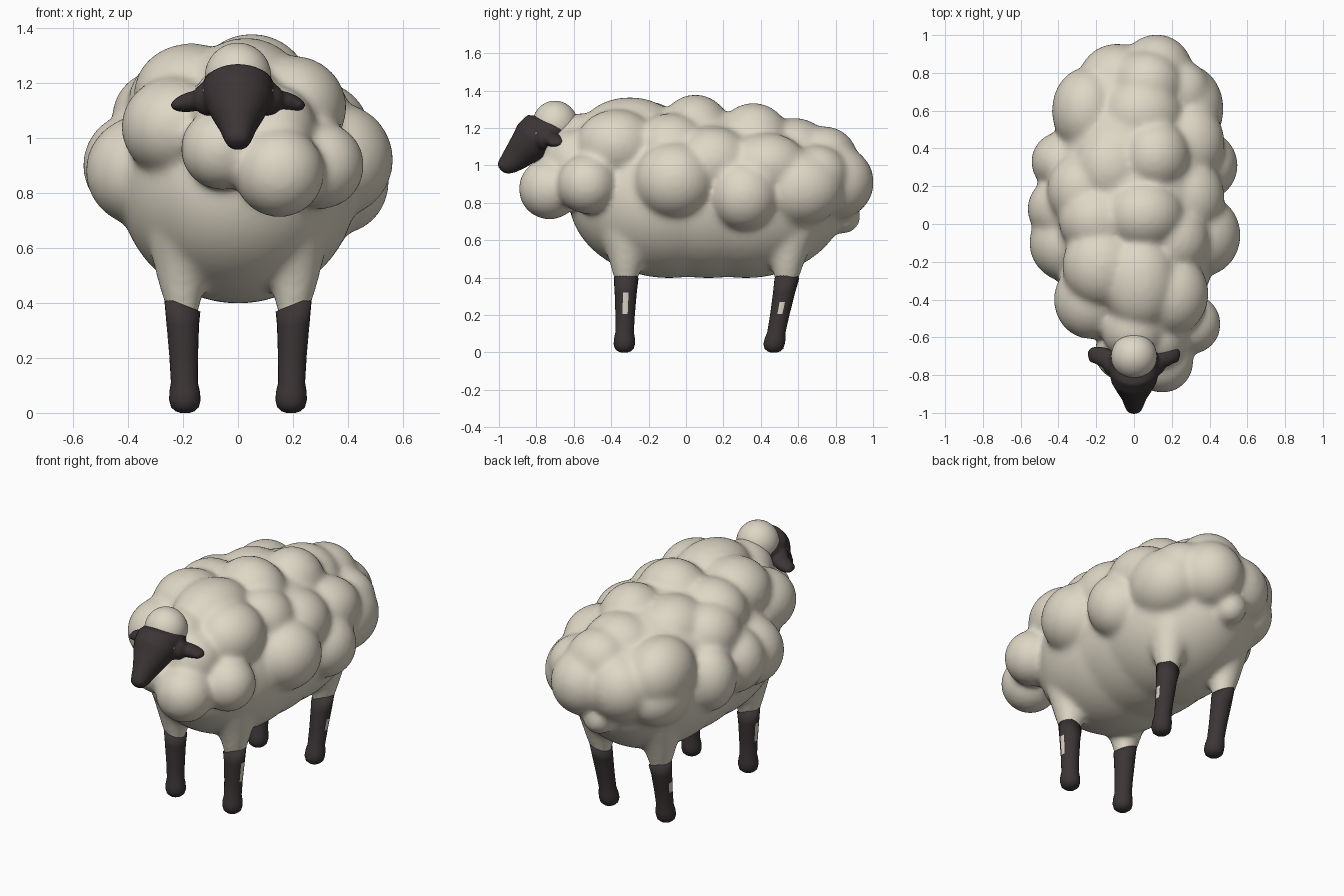
import bpy, bmesh, math
from mathutils import Matrix, Vector


def material(name, rgb):
    m = bpy.data.materials.new(name)
    m.diffuse_color = (*rgb, 1)
    return m


WOOL = material("cream_wool", (0.73, 0.68, 0.565))
DARK = material("dark_skin", (0.045, 0.036, 0.037))


def blob(bm, pos, radii, rot=None):
    """Ellipsoid added to a bmesh."""
    if not isinstance(radii, tuple):
        radii = (radii,) * 3
    mat = Matrix.Translation(pos) @ (rot or Matrix()) @ Matrix.Diagonal((*radii, 1))
    bmesh.ops.create_icosphere(bm, subdivisions=4, radius=1, matrix=mat)


def loft(bm, rings, u, v, n=24):
    """Closed tube through elliptical rings (centre, radius along u, radius along v)."""
    loops = []
    for c, ru, rv in rings:
        loops.append([bm.verts.new(Vector(c) + u * ru * math.cos(2 * math.pi * i / n)
                                   + v * rv * math.sin(2 * math.pi * i / n)) for i in range(n)])
    faces = []
    for a, b in zip(loops, loops[1:]):
        for i in range(n):
            j = (i + 1) % n
            faces.append(bm.faces.new((a[i], a[j], b[j], b[i])))
    faces += [bm.faces.new(loops[0]), bm.faces.new(loops[-1])]
    bmesh.ops.recalc_face_normals(bm, faces=faces)


def finish(bm, name, mats, voxel=None, smooth=0):
    me = bpy.data.meshes.new(name)
    bm.to_mesh(me)
    bm.free()
    for m in mats:
        me.materials.append(m)
    for p in me.polygons:
        p.use_smooth = True
    ob = bpy.data.objects.new(name, me)
    bpy.context.collection.objects.link(ob)
    if voxel:
        r = ob.modifiers.new("fuse", 'REMESH')
        r.mode, r.voxel_size, r.use_smooth_shade = 'VOXEL', voxel, True
        s = ob.modifiers.new("soften", 'SMOOTH')
        s.factor, s.iterations = 0.5, smooth
    return ob


X, Y = Vector((1, 0, 0)), Vector((0, 1, 0))

# Fleece: smooth belly, wool puffs and leg roots fused together
bm = bmesh.new()
for y, ry in ((-0.09, 0.54), (0.12, 0.60), (0.32, 0.54)):
    blob(bm, (0, y, 0.832), (0.435, ry, 0.435))
blob(bm, (0, 0.08, 0.96), (0.43, 0.72, 0.325))  # filling under the puffs
blob(bm, (0, 0.62, 0.92), (0.38, 0.30, 0.24))

for x, y, z, r in [
    # chest and neck
    (0.15, -0.73, 0.875, 0.165), (-0.06, -0.68, 0.96, 0.15), (0.30, -0.53, 0.90, 0.16),
    (0.0, -0.56, 1.11, 0.17), (0.12, -0.60, 1.03, 0.165),
]:
    blob(bm, (x, y, z), r)

for x, y, z, rx, ry, rz in [
    # shoulders
    (-0.23, -0.40, 1.04, 0.195, 0.21, 0.185), (0.20, -0.37, 1.11, 0.195, 0.22, 0.19),
    (-0.17, -0.22, 1.16, 0.21, 0.22, 0.185), (0.03, -0.30, 1.19, 0.20, 0.26, 0.175),
    # flanks
    (0.355, -0.06, 0.92, 0.21, 0.22, 0.21), (0.37, 0.31, 0.84, 0.18, 0.185, 0.19),
    (-0.34, -0.10, 0.88, 0.215, 0.21, 0.205), (-0.37, 0.08, 0.90, 0.195, 0.18, 0.195),
    (-0.38, 0.33, 0.88, 0.165, 0.16, 0.195), (0.28, 0.14, 1.02, 0.20, 0.22, 0.19),
    (0.29, 0.43, 1.0, 0.19, 0.22, 0.175), (-0.28, 0.18, 1.07, 0.18, 0.20, 0.18),
    # back ridge
    (0.05, 0.05, 1.16, 0.22, 0.20, 0.22), (-0.19, 0.02, 1.13, 0.21, 0.19, 0.185),
    (0.21, -0.08, 1.10, 0.19, 0.20, 0.18), (0.11, 0.36, 1.13, 0.19, 0.20, 0.205),
    (-0.12, 0.30, 1.11, 0.20, 0.22, 0.185), (0.04, 0.58, 1.06, 0.22, 0.20, 0.195),
    # rump
    (-0.25, 0.60, 0.98, 0.185, 0.23, 0.21), (0.28, 0.61, 0.88, 0.195, 0.235, 0.205),
    (0.12, 0.80, 0.91, 0.195, 0.205, 0.20), (-0.09, 0.76, 0.91, 0.205, 0.195, 0.20),
    (0.07, 0.74, 1.03, 0.19, 0.18, 0.18), (-0.25, 0.62, 0.85, 0.175, 0.21, 0.175),
    (0.24, 0.70, 0.95, 0.17, 0.17, 0.16),
]:
    blob(bm, (x, y, z), (rx, ry, rz))
blob(bm, (0.0, 0.838, 0.73), 0.097)  # tail

LEGS = [(-0.33, -0.32), (0.47, 0.54)]  # y at the foot and at the knee
for side in (-1, 1):
    for foot, knee in LEGS:
        loft(bm, [((side * x, knee + (knee - foot) * k, z), r, r) for x, k, z, r in
                  [(0.199, -0.15, 0.33, 0.052), (0.201, -0.03, 0.38, 0.061), (0.203, 0, 0.42, 0.073),
                   (0.203, 0.05, 0.48, 0.09), (0.195, 0.1, 0.55, 0.115), (0.17, 0.15, 0.64, 0.16)]], X, Y)
finish(bm, "fleece", [WOOL], 0.014, 26)

# Legs: slim tubes with a rounded, slightly wider foot and a pale outer patch
PROFILE = [(0.0, 0.016), (0.006, 0.034), (0.02, 0.05), (0.045, 0.057), (0.075, 0.056),
           (0.11, 0.049), (0.205, 0.052), (0.27, 0.056), (0.32, 0.059), (0.395, 0.066)]
for side, sname in ((-1, "left"), (1, "right")):
    for (foot, knee), lname, top in zip(LEGS, ("front", "hind"), (0.32, 0.27)):
        bm = bmesh.new()
        rings = []
        for z, r in PROFILE:
            t = max(0, (z - 0.04) / 0.36)
            rings.append(((side * (0.193 + 0.010 * t), foot + (knee - foot) * t, z), r, r))
        loft(bm, rings, X, Y)
        for f in bm.faces:
            if f.normal.x * side > 0.97 and 0.205 < f.calc_center_median().z < top:
                f.material_index = 1
        # top edge rises towards the outside
        for v in bm.verts:
            if v.co.z > 0.39:
                v.co.z += (abs(v.co.x) - 0.203) * 0.4
        finish(bm, f"{lname}_leg_{sname}", [DARK, WOOL])

# Head: tapering muzzle with drooping ears, fused
bm = bmesh.new()
up = Vector((0, -0.69, 0.72))
loft(bm, [((0, y, z), rx, rn) for y, z, rx, rn in
          [(-0.665, 1.20, 0.11, 0.06), (-0.70, 1.20, 0.128, 0.09), (-0.765, 1.182, 0.130, 0.122),
           (-0.82, 1.138, 0.124, 0.115), (-0.865, 1.09, 0.098, 0.094), (-0.91, 1.043, 0.069, 0.076),
           (-0.95, 1.005, 0.054, 0.058), (-0.978, 0.985, 0.042, 0.042), (-0.99, 0.976, 0.022, 0.022)]],
     X, up)
for s in (-1, 1):
    turn = Matrix.Rotation(s * math.radians(22), 4, 'Z') @ Matrix.Rotation(s * math.radians(12), 4, 'Y')
    blob(bm, (s * 0.155, -0.708, 1.135), (0.097, 0.052, 0.037), turn)
    blob(bm, (s * 0.207, -0.695, 1.122), (0.036, 0.045, 0.023), turn)
    blob(bm, (s * 0.105, -0.745, 1.142), (0.062, 0.06, 0.062))
finish(bm, "head", [DARK], 0.009, 5)

# Wool tuft on the crown
bm = bmesh.new()
blob(bm, (0, -0.70, 1.223), (0.121, 0.121, 0.123))
finish(bm, "crown_tuft", [WOOL])

# Eyes: tiny pale dots
for s, sname in ((-1, "left"), (1, "right")):
    bm = bmesh.new()
    blob(bm, (s * 0.122, -0.80, 1.172), 0.007)
    finish(bm, f"eye_{sname}", [WOOL])
